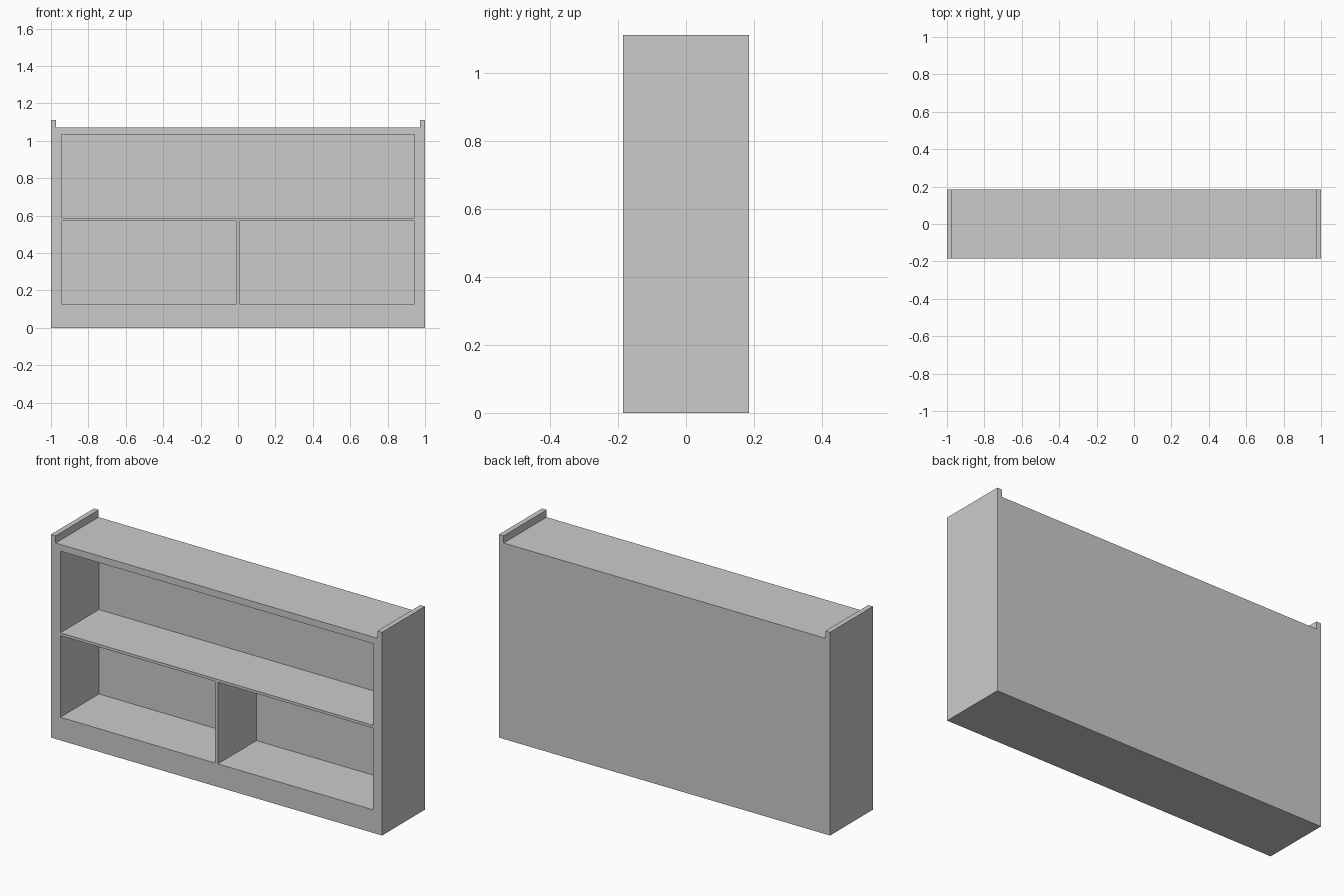
import bpy, bmesh

if "Cube" in bpy.data.objects:
    bpy.data.objects.remove(bpy.data.objects["Cube"])

D = 0.185          # half depth
BACK = 0.148       # inner face of the back panel


def extrude_xz(name, points, y0, y1):
    """Solid made from an x-z outline extruded along y."""
    bm = bmesh.new()
    face = bm.faces.new([bm.verts.new((x, y0, z)) for x, z in points])
    new = bmesh.ops.extrude_face_region(bm, geom=[face])["geom"]
    verts = [v for v in new if isinstance(v, bmesh.types.BMVert)]
    bmesh.ops.translate(bm, verts=verts, vec=(0, y1 - y0, 0))
    bmesh.ops.recalc_face_normals(bm, faces=bm.faces)
    mesh = bpy.data.meshes.new(name)
    bm.to_mesh(mesh)
    bm.free()
    obj = bpy.data.objects.new(name, mesh)
    bpy.context.collection.objects.link(obj)
    return obj


# Cabinet body with a raised lip at each end of the top
right = [(1, 0), (1, 1.11), (0.972, 1.11), (0.972, 1.07)]
body = extrude_xz("cabinet_body", right + [(-x, z) for x, z in reversed(right)], -D, D)

# Open compartments: one wide above, two below
compartments = {
    "upper_opening": (-0.944, 0.944, 0.587, 1.033),
    "lower_left_opening": (-0.944, -0.008, 0.126, 0.572),
    "lower_right_opening": (0.008, 0.944, 0.126, 0.572),
}
for name, (x0, x1, z0, z1) in compartments.items():
    cutter = extrude_xz(name, [(x0, z0), (x1, z0), (x1, z1), (x0, z1)], -D - 0.1, BACK)
    cutter.hide_render = True
    cutter.display_type = 'WIRE'
    mod = body.modifiers.new(name, 'BOOLEAN')
    mod.operation = 'DIFFERENCE'
    mod.solver = 'EXACT'
    mod.object = cutter
